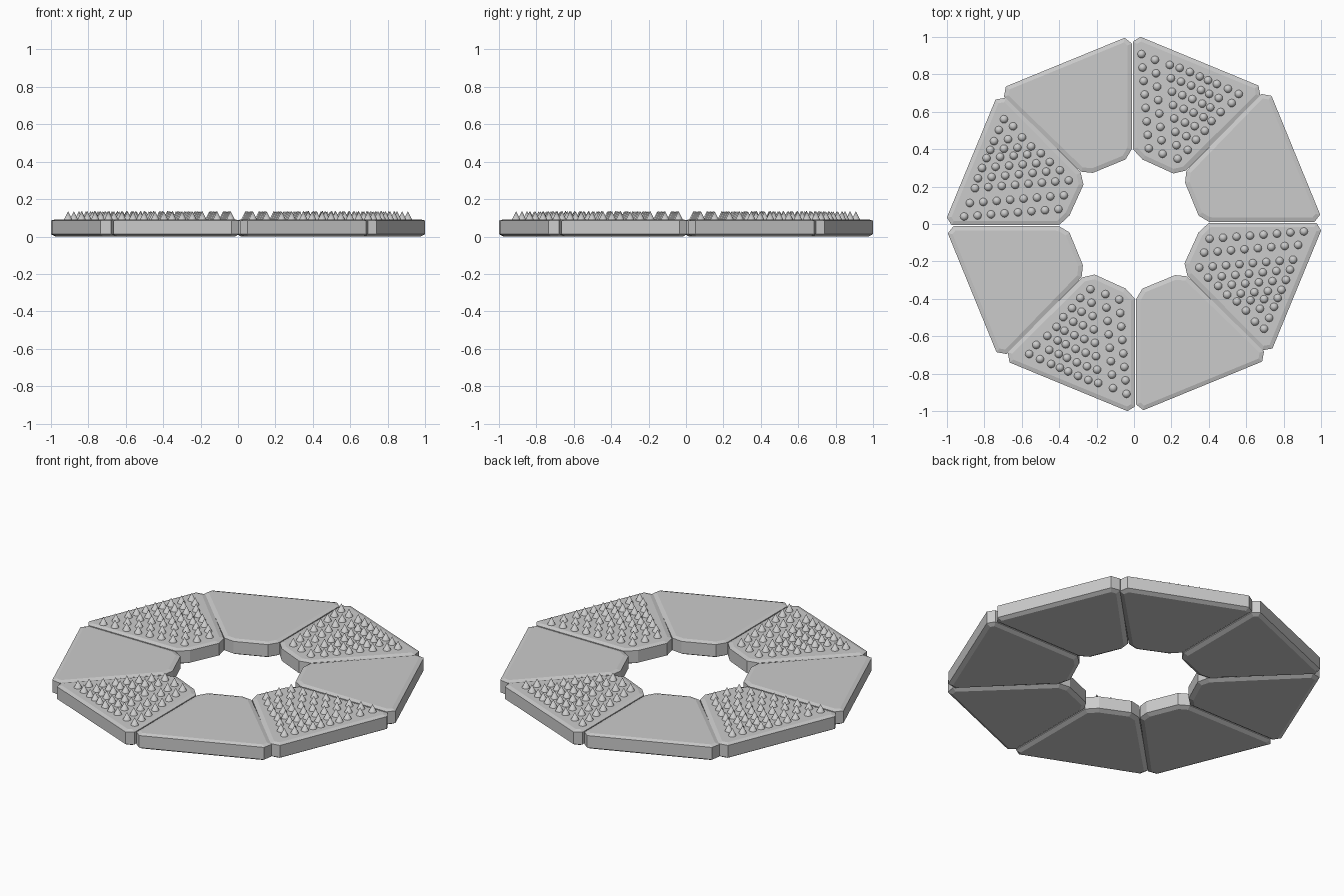
import bpy, bmesh
from math import radians, pi
from mathutils import Matrix, Vector

if "Cube" in bpy.data.objects:
    bpy.data.objects.remove(bpy.data.objects["Cube"])

# Outlines of one plain and one spiked segment (counter-clockwise)
PLAIN = [(0.40, 0.012), (0.965, 0.012), (0.995, 0.05), (0.735, 0.685),
         (0.68, 0.695), (0.28, 0.285), (0.273, 0.22), (0.345, 0.045)]
SPIKED = [(0.345, -0.045), (0.27, -0.21), (0.285, -0.275), (0.685, -0.675),
          (0.74, -0.665), (1.0, -0.035), (0.975, 0.006), (0.40, 0.006)]

# Spike rows run from an outer point to an inner point
OUTER = [(0.695, -0.56), (0.722, -0.502), (0.748, -0.443), (0.768, -0.396), (0.788, -0.352),
         (0.812, -0.299), (0.834, -0.244), (0.85, -0.191), (0.877, -0.112), (0.908, -0.04)]
INNER = [(0.695, -0.56), (0.646, -0.522), (0.598, -0.463), (0.55, -0.414), (0.498, -0.378),
         (0.45, -0.331), (0.396, -0.287), (0.349, -0.233), (0.375, -0.153), (0.404, -0.079)]

WALL_LOW, WALL_TOP, TOP = 0.013, 0.085, 0.092


def add_object(name, bm, angle):
    bmesh.ops.recalc_face_normals(bm, faces=bm.faces)
    bm.transform(Matrix.Rotation(angle, 4, 'Z'))
    mesh = bpy.data.meshes.new(name)
    bm.to_mesh(mesh)
    bm.free()
    ob = bpy.data.objects.new(name, mesh)
    bpy.context.collection.objects.link(ob)
    return ob


def slab(name, outline, angle):
    # Thick plate whose top and bottom edges slope gently towards the middle
    bm = bmesh.new()
    low = bm.faces.new([bm.verts.new((x, y, WALL_LOW)) for x, y in outline])
    ext = bmesh.ops.extrude_face_region(bm, geom=[low], use_keep_orig=True)['geom']
    for v in [g for g in ext if isinstance(g, bmesh.types.BMVert)]:
        v.co.z = WALL_TOP
    high = [g for g in ext if isinstance(g, bmesh.types.BMFace)][0]
    bmesh.ops.recalc_face_normals(bm, faces=bm.faces)
    for face, z in ((low, 0.0), (high, TOP)):
        bmesh.ops.inset_individual(bm, faces=[face], thickness=0.025)
        for v in face.verts:
            v.co.z = z
    add_object(name, bm, angle)


def spikes(name, angle):
    bm = bmesh.new()
    for i, (a, b) in enumerate(zip(OUTER, INNER)):
        count = min(i + 1, 8)
        for k in range(count):
            p = Vector(a).lerp(Vector(b), k / max(count - 1, 1))
            bmesh.ops.create_cone(bm, cap_ends=True, segments=12, radius1=0.023, radius2=0,
                                  depth=0.047, matrix=Matrix.Translation((p.x, p.y, 0.1125)))
    bmesh.ops.remove_doubles(bm, verts=bm.verts, dist=0.0001)
    for f in bm.faces:
        f.smooth = len(f.verts) == 3
    add_object(name, bm, angle)


# Alternate plain and spiked segments around the ring
for q in range(4):
    turn = q * pi / 2
    slab(f"plain_segment_{q + 1}", PLAIN, turn)
    slab(f"spiked_segment_{q + 1}", SPIKED, turn)
    spikes(f"floor_spikes_{q + 1}", turn)
